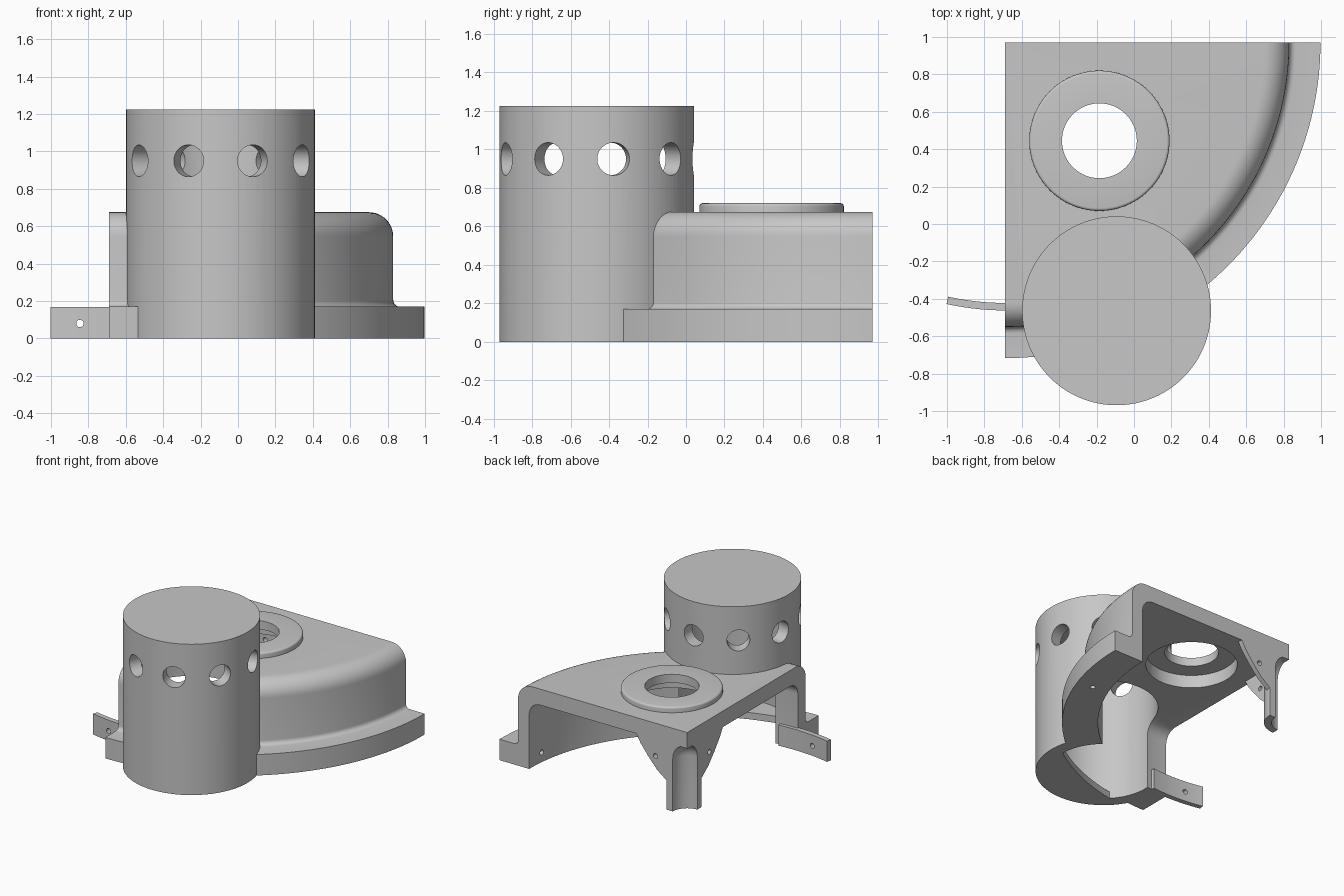
import bpy, bmesh, math
from mathutils import Matrix

if "Cube" in bpy.data.objects:
    bpy.data.objects.remove(bpy.data.objects["Cube"], do_unlink=True)

grey = bpy.data.materials.new("light grey")
grey.use_nodes = True
grey.diffuse_color = (0.57, 0.57, 0.57, 1)
grey.node_tree.nodes["Principled BSDF"].inputs["Base Color"].default_value = (0.57, 0.57, 0.57, 1)

PIVOT = (-0.69, 0.97)      # axis of the quarter housing
CAP = (-0.093, -0.464)     # axis of the tall cylinder
BOSS = (-0.185, 0.445)     # axis of the bearing boss
WALL, RIM = 1.42, 1.687    # inner wall and flange radii
CEILING = 0.545            # underside of the housing top
SMALL = 0.02               # screw hole radius


def finish(name, bm):
    bmesh.ops.remove_doubles(bm, verts=bm.verts, dist=1e-5)
    bmesh.ops.recalc_face_normals(bm, faces=bm.faces)
    mesh = bpy.data.meshes.new(name)
    bm.to_mesh(mesh)
    bm.free()
    mesh.materials.append(grey)
    obj = bpy.data.objects.new(name, mesh)
    bpy.context.collection.objects.link(obj)
    return obj


def lathe(name, profile, centre, start=0, end=360, steps=96):
    """Turn a closed (radius, z) profile; 0 degrees is -y and 90 is +x."""
    bm = bmesh.new()
    full = end - start == 360
    rings = []
    for i in range(steps if full else steps + 1):
        t = math.radians(start + (end - start) * i / steps)
        rings.append([bm.verts.new((centre[0] + r * math.sin(t),
                                    centre[1] - r * math.cos(t), z)) for r, z in profile])
    n = len(profile)
    for i in range(steps):
        a, b = rings[i], rings[(i + 1) % len(rings)]
        for j in range(n):
            k = (j + 1) % n
            bm.faces.new((a[j], a[k], b[k], b[j]))
    if not full:
        bm.faces.new(rings[0])
        bm.faces.new(rings[-1])
    return finish(name, bm)


def arc(r, z, radius, a0, a1, n=8):
    angles = [math.radians(a0 + (a1 - a0) * i / n) for i in range(n + 1)]
    return [(r + radius * math.cos(a), z + radius * math.sin(a)) for a in angles]


def rod(radius, length, location, rotation=None, segments=48):
    bm = bmesh.new()
    bmesh.ops.create_cone(bm, cap_ends=True, segments=segments, radius1=radius,
                          radius2=radius, depth=length)
    matrix = Matrix.Translation(location) @ (rotation or Matrix())
    bmesh.ops.transform(bm, matrix=matrix, verts=bm.verts)
    cutter = finish("cutter", bm)
    cutter.hide_render = True
    return cutter


def cut(obj, *cutters):
    for c in cutters:
        mod = obj.modifiers.new("cut", "BOOLEAN")
        mod.operation = "DIFFERENCE"
        mod.solver = "EXACT"
        mod.object = c
        bpy.context.view_layer.objects.active = obj
        bpy.ops.object.modifier_apply(modifier=mod.name)
        bpy.data.objects.remove(c, do_unlink=True)


ALONG_X = Matrix.Rotation(math.pi / 2, 4, "Y")
ALONG_Y = Matrix.Rotation(math.pi / 2, 4, "X")
parts = []

# Quarter-round housing with flange
inner = arc(WALL - 0.1, CEILING - 0.1, 0.1, 90, 0)
shell = ([(WALL, 0), (RIM, 0), (RIM, 0.17)] + arc(1.555, 0.205, 0.035, 270, 180, 5)
         + arc(1.39, 0.545, 0.13, 0, 90, 10) + [(0, 0.675), (0, CEILING)] + inner)
housing = lathe("housing", shell, PIVOT, 0, 90, 64)
cut(housing,
    rod(0.5, 2, (*CAP, 0.5), segments=96),
    rod(0.34, 0.4, (*BOSS, 0.6), segments=64),
    rod(SMALL, 0.2, (PIVOT[0] + 1.46, PIVOT[1] - 0.53, 0), segments=16),
    rod(SMALL, 0.2, (PIVOT[0] + 1.45, PIVOT[1] - 0.15, 0.08), ALONG_X, 16))
parts.append(housing)

# Hollow cylinder, open towards the inside of the housing
R, BORE, TOP = 0.505, 0.405, 1.225
cylinder = lathe("cylinder", [(BORE, 0), (R, 0), (R, TOP), (0, TOP), (0, TOP - 0.1),
                              (BORE, TOP - 0.1)], CAP)
void = lathe("void", [(0, -0.1), (WALL, -0.1)] + inner[::-1] + [(0, CEILING)], PIVOT, steps=256)
void.hide_render = True
cut(cylinder, void)
for i in range(9):
    a = math.radians(20 + 40 * i)
    d = (math.sin(a), -math.cos(a))
    turn = Matrix.Rotation(math.atan2(d[1], d[0]), 4, "Z") @ ALONG_X
    cut(cylinder, rod(0.085, 0.3, (CAP[0] + 0.45 * d[0], CAP[1] + 0.45 * d[1], 0.95), turn, 40))
parts.append(cylinder)

# Crescent-shaped floor at the outer side of the bore
floor = lathe("crescent_floor", [(0, 0), (BORE + 0.02, 0), (BORE + 0.02, 0.055), (0, 0.055)], CAP)
cut(floor, rod(1.74, 1, (*PIVOT, 0), segments=256))
parts.append(floor)

# Bearing boss with a recess underneath
parts.append(lathe("bearing_boss", [(0.34, 0.66), (0.375, 0.66)]
                   + arc(0.36, 0.705, 0.015, 0, 90, 4)
                   + [(0.2, 0.72), (0.2, 0.65), (0.34, 0.65)], BOSS))

# Corner post: quarter tube with a domed bore
parts.append(lathe("corner_post", [(0.13, 0), (0.185, 0), (0.185, 0.6), (0, 0.6)]
                   + arc(0, 0.43, 0.13, 90, 0), PIVOT, 0, 90, 24))

# Gussets on both sides of the post
outline = [(0.15, 0.6), (0.47, 0.6), (0.46, 0.55), (0.42, 0.48), (0.35, 0.39),
           (0.27, 0.3), (0.15, 0.21)]
for name, side in (("back_gusset", True), ("side_gusset", False)):
    bm = bmesh.new()
    loops = []
    for depth in (0, 0.04):
        loops.append([bm.verts.new((PIVOT[0] + (s if side else depth),
                                    PIVOT[1] - (depth if side else s), z)) for s, z in outline])
    for loop in loops:
        bm.faces.new(loop)
    for j in range(len(outline)):
        k = (j + 1) % len(outline)
        bm.faces.new((loops[0][j], loops[0][k], loops[1][k], loops[1][j]))
    gusset = finish(name, bm)
    x, y = (0.285, 0) if side else (0, 0.285)
    cut(gusset, rod(SMALL, 0.2, (PIVOT[0] + x, PIVOT[1] - y, 0.41),
                    ALONG_Y if side else ALONG_X, 16))
    parts.append(gusset)

# Curved joining tab
tab = lathe("joining_tab", [(1.392, 0), (1.432, 0), (1.432, 0.168), (1.392, 0.168)],
            PIVOT, -12.6, 6.1, 16)
cut(tab, rod(SMALL, 0.3, (-0.845, -0.43, 0.08), ALONG_Y, 16))
parts.append(tab)

for obj in parts:
    bpy.ops.object.select_all(action="DESELECT")
    obj.select_set(True)
    bpy.context.view_layer.objects.active = obj
    bpy.ops.object.shade_smooth_by_angle(angle=math.radians(30))
